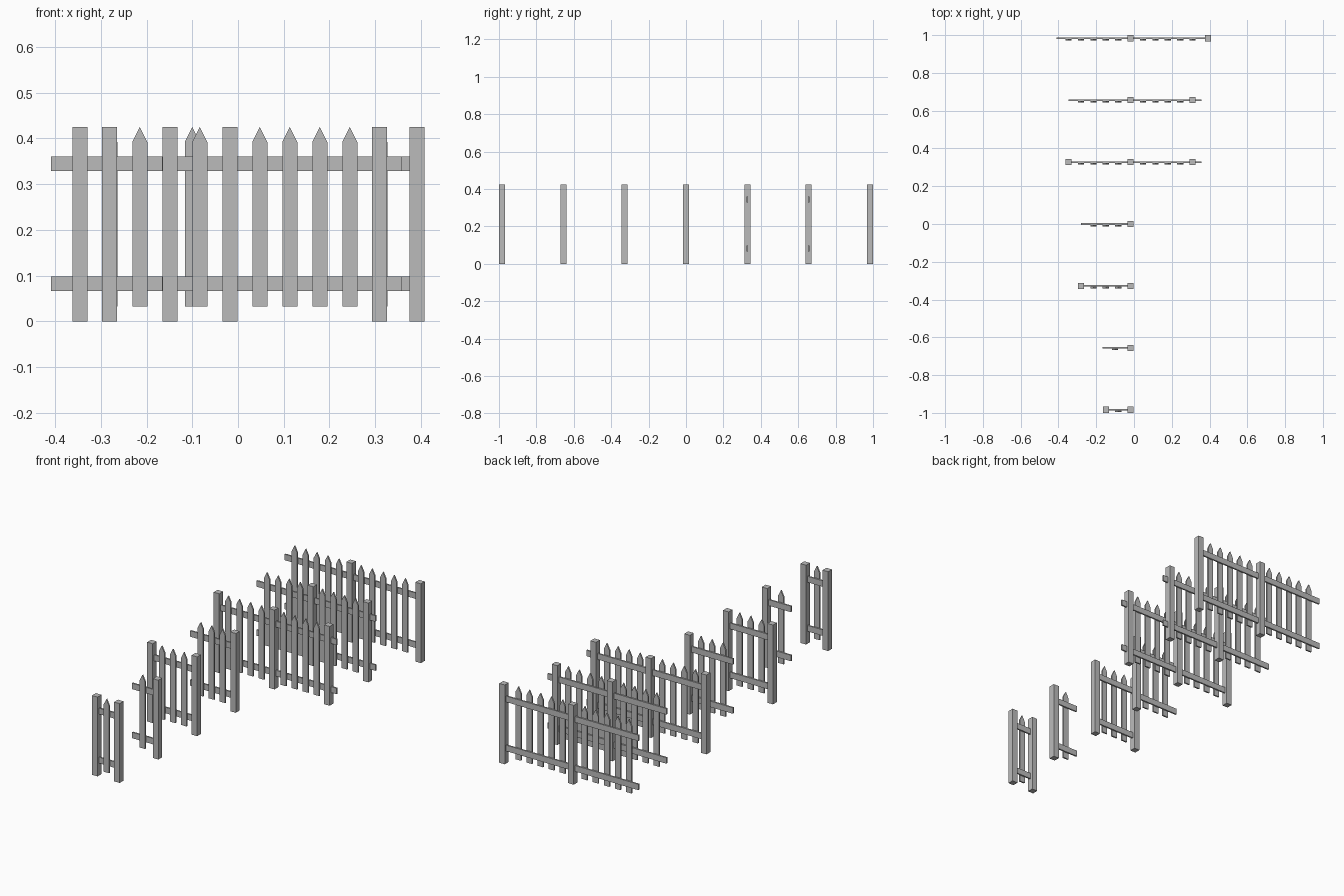
import bpy
import bmesh

if "Cube" in bpy.data.objects:
    bpy.data.objects.remove(bpy.data.objects["Cube"], do_unlink=True)

# Single flat colour
grey = bpy.data.materials.new("plain_grey")
grey.use_nodes = True
colour = (0.5, 0.5, 0.5, 1)
grey.diffuse_color = colour
grey.node_tree.nodes["Principled BSDF"].inputs["Base Color"].default_value = colour

UNIT = 0.0082            # board thickness
WIDE = 4 * UNIT          # width of posts, pickets and rails
PITCH = 8 * UNIT         # picket spacing
HEIGHT = 0.425
POST = -0.018            # x of the shared middle post
ROW_GAP = (2 - WIDE) / 6


def prism(name, profile, y0, y1):
    """Extrude an x-z outline from y0 to y1."""
    bm = bmesh.new()
    face = bm.faces.new([bm.verts.new((x, y0, z)) for x, z in profile])
    grown = bmesh.ops.extrude_face_region(bm, geom=[face])["geom"]
    moved = [v for v in grown if isinstance(v, bmesh.types.BMVert)]
    bmesh.ops.translate(bm, verts=moved, vec=(0, y1 - y0, 0))
    bmesh.ops.recalc_face_normals(bm, faces=bm.faces)
    mesh = bpy.data.meshes.new(name)
    bm.to_mesh(mesh)
    bm.free()
    mesh.materials.append(grey)
    obj = bpy.data.objects.new(name, mesh)
    bpy.context.collection.objects.link(obj)


def box(name, x0, x1, y, half_depth, z0, z1):
    prism(name, [(x0, z0), (x1, z0), (x1, z1), (x0, z1)], y - half_depth, y + half_depth)


def post(x, y):
    box("fence_post", x - WIDE / 2, x + WIDE / 2, y, WIDE / 2, 0, HEIGHT)


def rails(x0, x1, y):
    for name, z in (("lower_rail", 0.066), ("upper_rail", 0.329)):
        box(name, x0, x1, y, UNIT / 2, z, z + 0.032)


def picket(x, y):
    a, b = x - WIDE / 2, x + WIDE / 2
    low, shoulder = WIDE, HEIGHT - WIDE
    outline = [(a, low), (b, low), (b, shoulder), (x, HEIGHT), (a, shoulder)]
    prism("picket", outline, y - 1.5 * UNIT, y - 0.5 * UNIT)


# Fence sections: post positions, rail ends, pickets left and right of the middle post
left = [POST - PITCH * i for i in range(1, 6)]
right = [POST + PITCH * i for i in range(1, 6)]
sections = [
    ([-0.149, POST], -0.149, POST, left[:1]),
    ([POST], -0.166, POST, [-0.1]),
    ([-0.281, POST], -0.281, POST, left[:3]),
    ([POST], -0.281, POST, left[:3]),
    ([-0.346, POST, 0.309], -0.346, 0.358, left[:4] + right[:4]),
    ([POST, 0.309], -0.346, 0.358, left[:4] + right[:4]),
    ([POST, 0.391], -0.409, 0.391, left + right),
]
for row, (posts, start, end, pickets) in enumerate(sections):
    y = (row - 3) * ROW_GAP
    for x in posts:
        post(x, y)
    rails(start, end, y)
    for x in pickets:
        picket(x, y)
